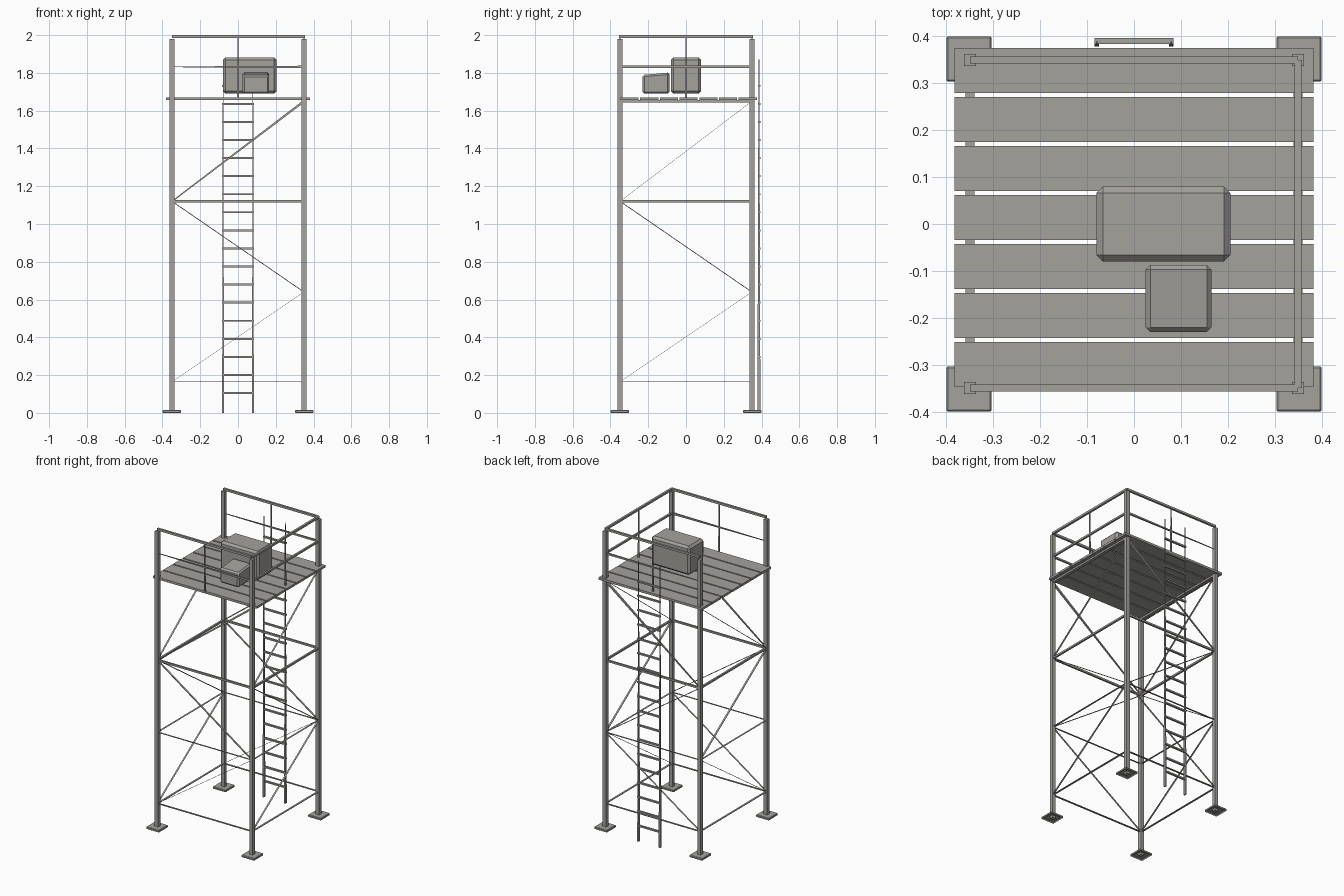
import bpy
import bmesh
from mathutils import Vector, Matrix

if "Cube" in bpy.data.objects:
    bpy.data.objects.remove(bpy.data.objects["Cube"], do_unlink=True)

grey = bpy.data.materials.new("weathered_grey")
grey.use_nodes = True
COLOUR = (0.37, 0.36, 0.335, 1)
grey.diffuse_color = COLOUR
grey.node_tree.nodes["Principled BSDF"].inputs["Base Color"].default_value = COLOUR


def finish(name, bm):
    mesh = bpy.data.meshes.new(name)
    bm.to_mesh(mesh)
    bm.free()
    mesh.materials.append(grey)
    obj = bpy.data.objects.new(name, mesh)
    bpy.context.collection.objects.link(obj)
    return obj


def beam(name, a, b, w, h, end=1.0):
    """Bar from a to b: w across the wall, h within it, end scales the far tip."""
    a, b = Vector(a), Vector(b)
    d = b - a
    u = d.normalized()
    n = Vector((0, 1, 0)) if abs(u.z) > 0.99 else u.cross(Vector((0, 0, 1))).normalized()
    v = u.cross(n)
    bm = bmesh.new()
    bmesh.ops.create_cube(bm, size=1)
    for p in bm.verts:
        s = end if p.co.x > 0 else 1
        p.co = a + d * (p.co.x + 0.5) + (n * p.co.y * w + v * p.co.z * h) * s
    bmesh.ops.recalc_face_normals(bm, faces=bm.faces)
    return finish(name, bm)


def block(name, lo, hi, bevel=0.0, open_base=False):
    """Box between two corners, with optional chamfer and open underside."""
    lo, hi = Vector(lo), Vector(hi)
    bm = bmesh.new()
    bmesh.ops.create_cube(bm, size=1, matrix=Matrix.Translation((lo + hi) / 2)
                          @ Matrix.Diagonal((*(hi - lo), 1)))
    if bevel:
        bmesh.ops.bevel(bm, geom=bm.edges[:], offset=bevel, segments=1,
                        affect='EDGES', clamp_overlap=True)
    bmesh.ops.recalc_face_normals(bm, faces=bm.faces)
    if open_base:
        base = [f for f in bm.faces if f.normal.z < -0.9]
        bmesh.ops.delete(bm, geom=base, context='FACES')
    return finish(name, bm)


R = 0.349          # distance of the corner posts from the centre
LOW, MID, HIGH, DECK = 0.165, 0.64, 1.12, 1.65

# Corner posts on hollow foot pads
for sx, xn in ((-1, "right"), (1, "left")):
    for sy, yn in ((-1, "front"), (1, "back")):
        x, y = sx * R, sy * R
        beam(f"{yn}_{xn}_post", (x, y, 0), (x, y, 1.98), 0.025, 0.025)
        px, py = sx * 0.351, sy * 0.351
        block(f"{yn}_{xn}_foot", (px - 0.048, py - 0.048, 0),
              (px + 0.048, py + 0.048, 0.015), 0.003, True)

# Walls: each maps a position along the wall and a height to a point
walls = {
    "front": lambda t, z: (t, -R, z),
    "back": lambda t, z: (t, R, z),
    "left": lambda t, z: (R, t, z),
    "right": lambda t, z: (-R, t, z),
}
for name, at in walls.items():
    across = name in ("front", "back")
    # Horizontal ties
    for label, z, h in (("low", LOW, 0.004), ("middle", MID, 0.0015), ("high", HIGH, 0.012)):
        beam(f"{name}_{label}_tie", at(-R, z), at(R, z), 0.012, h)
    # Zigzag braces
    beam(f"{name}_lower_brace", at(-R, LOW), at(R, MID), 0.011, 0.0015)
    beam(f"{name}_middle_brace", at(-R, HIGH), at(R, MID), 0.011, 0.004)
    if across:
        beam(f"{name}_upper_brace", at(R, DECK), at(-R, HIGH), 0.012, 0.012, 0.5)
    else:
        beam(f"{name}_upper_brace", at(R, DECK), at(-R, HIGH), 0.011, 0.0015)
    # Guard rails, leaving one side open
    if name != "right":
        beam(f"{name}_top_rail", at(-R, 1.993), at(R, 1.993), 0.014, 0.014)
        beam(f"{name}_middle_rail", at(R, 1.832), at(-R, 1.832), 0.012, 0.012,
             0.3 if across else 1)
        beam(f"{name}_rail_post", at(0, 1.665), at(0, 1.99), 0.009, 0.009, 0.6)
    # Joists under the planks
    if not across:
        beam(f"{name}_joist", at(-R, DECK), at(R, DECK), 0.02, 0.012)

# Deck planks
for i in range(7):
    y = -0.347 + i * 0.1043
    block(f"deck_plank_{i + 1}", (-0.382, y, 1.656), (0.382, y + 0.096, 1.671))

# Ladder on the back
for s, n in ((-1, "right"), (1, "left")):
    beam(f"ladder_{n}_rail", (s * 0.079, 0.386, 0), (s * 0.079, 0.386, 1.87),
         0.016, 0.01, 0.25)
for i in range(18):
    z = 0.105 + i * 0.0957
    beam(f"ladder_rung_{i + 1}", (-0.084, 0.389, z), (0.084, 0.389, z), 0.013, 0.01)

# Crates on the deck
block("large_crate", (-0.08, -0.08, 1.69), (0.205, 0.08, 1.882), 0.014)
small = block("small_crate", (0.025, -0.23, 1.69), (0.165, -0.087, 1.802), 0.01)
for p in small.data.vertices:      # lid slopes down to the front
    if p.co.z > 1.75:
        p.co.z += (p.co.y + 0.087) * 0.09
